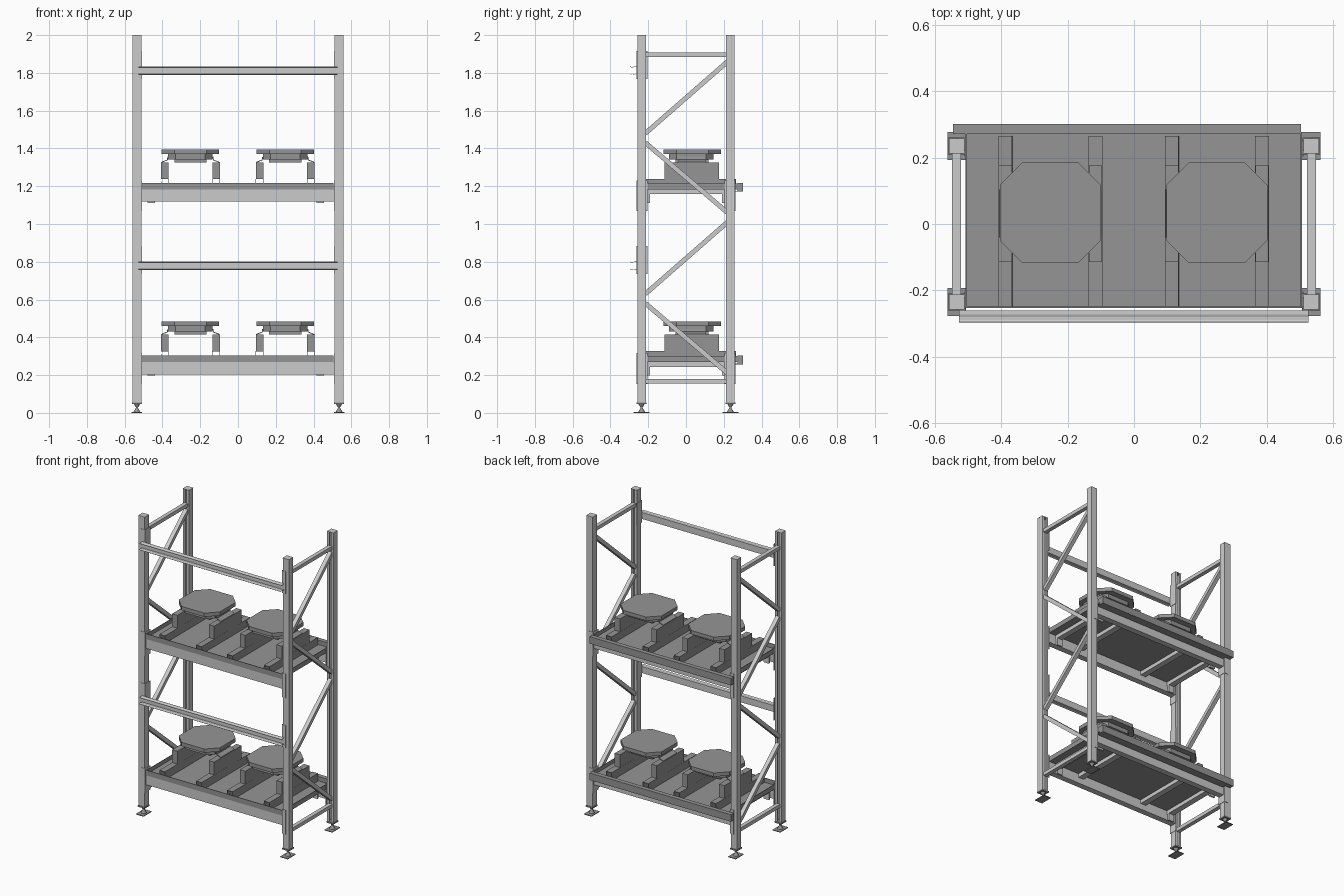
import bpy, bmesh, math
from mathutils import Vector

if "Cube" in bpy.data.objects:
    bpy.data.objects.remove(bpy.data.objects["Cube"])

AXES = {'x': lambda u, v, t: (t, u, v),
        'y': lambda u, v, t: (u, t, v),
        'z': lambda u, v, t: (u, v, t)}

DARK = bpy.data.materials.new('dark_grey')
DARK.diffuse_color = (0.3, 0.3, 0.3, 1)
DARK.use_nodes = True
DARK.node_tree.nodes["Principled BSDF"].inputs["Base Color"].default_value = DARK.diffuse_color


def dark(ob):
    ob.data.materials.append(DARK)
    return ob


def finish(name, bm):
    bmesh.ops.recalc_face_normals(bm, faces=bm.faces)
    me = bpy.data.meshes.new(name)
    bm.to_mesh(me)
    bm.free()
    ob = bpy.data.objects.new(name, me)
    bpy.context.collection.objects.link(ob)
    return ob


def prism(name, pts, axis, a, b):
    """Closed profile extruded along an axis from a to b."""
    bm = bmesh.new()
    f = bm.faces.new([bm.verts.new(AXES[axis](u, v, a)) for u, v in pts])
    r = bmesh.ops.extrude_face_region(bm, geom=[f])
    d = Vector(AXES[axis](0, 0, b - a))
    bmesh.ops.translate(bm, vec=d, verts=[v for v in r['geom'] if isinstance(v, bmesh.types.BMVert)])
    return finish(name, bm)


def sheet(name, pts, axis, a, b, thick=0.003):
    """Open profile extruded and thickened like folded sheet metal."""
    bm = bmesh.new()
    rows = [[bm.verts.new(AXES[axis](u, v, t)) for u, v in pts] for t in (a, b)]
    for i in range(len(pts) - 1):
        bm.faces.new((rows[0][i], rows[0][i + 1], rows[1][i + 1], rows[1][i]))
    ob = finish(name, bm)
    m = ob.modifiers.new('thickness', 'SOLIDIFY')
    m.thickness, m.offset = thick, 0
    return ob


def box(name, x0, x1, y0, y1, z0, z1):
    return prism(name, [(x0, y0), (x1, y0), (x1, y1), (x0, y1)], 'z', z0, z1)


def octagon(cx, cy, r, c):
    q = [(r, r - c), (r - c, r), (c - r, r), (-r, r - c), (-r, c - r), (c - r, -r), (r - c, -r), (r, c - r)]
    return [(cx + x, cy + y) for x, y in q]


def cone(name, x, y, z0, z1, r0, r1):
    bm = bmesh.new()
    bmesh.ops.create_cone(bm, cap_ends=True, segments=12, radius1=r0, radius2=r1, depth=z1 - z0)
    bmesh.ops.translate(bm, vec=(x, y, (z0 + z1) / 2), verts=bm.verts)
    return finish(name, bm)


PX, PY = 0.535, 0.235

# Uprights: lipped channels opening towards the frame bracing, on levelling feet
for sx in (-1, 1):
    for sy in (-1, 1):
        x, y = sx * PX, sy * PY
        prof = [(-0.006, -0.021), (-0.022, -0.021), (-0.022, 0.004), (-0.021, 0.008),
                (-0.021, 0.014), (-0.022, 0.021), (0.022, 0.021), (0.021, 0.014),
                (0.021, 0.008), (0.022, 0.004), (0.022, -0.021), (0.006, -0.021)]
        sheet('upright', [(x + u, y + sy * v) for u, v in prof], 'z', 0.05, 1.998)
        box('upright_cap', x - 0.0235, x + 0.0235, y - 0.0225, y + 0.0225, 1.997, 2.0)
        dark(box('upright_shoe', x - 0.026, x + 0.026, y - 0.026, y + 0.026, 0.047, 0.056))
        dark(box('foot_plate', x - 0.028, x + 0.028, y - 0.042, y + 0.042, 0, 0.005))
        dark(cone('foot_base', x, y, 0.005, 0.026, 0.018, 0.006))
        dark(cone('foot_screw', x, y, 0.02, 0.034, 0.006, 0.006))
        dark(cone('foot_nut', x, y, 0.03, 0.047, 0.007, 0.016))

# Side frame bracing
for sx in (-1, 1):
    x0, x1 = sx * PX - 0.0135, sx * PX + 0.0135
    for z in (0.167, 1.897):
        box('horizontal_brace', x0, x1, -0.215, 0.215, z - 0.012, z + 0.012)
    for za, zb in ((1.48, 1.86), (1.43, 1.06), (0.63, 1.01), (0.58, 0.21)):
        a, b = Vector((-0.215, za)), Vector((0.22, zb))
        d = (b - a).normalized()
        n = Vector((-d.y, d.x)) * 0.0125
        prism('diagonal_brace', [a - n, b - n, b + n, a + n], 'x', x0, x1)


def connector(name, sx, sy, z0, z1):
    """Folded plate hugging the inner and outer faces of an upright."""
    pts = [(0.536, 0.260), (0.509, 0.260), (0.509, 0.204)]
    sheet(name, [(sx * u, sy * v) for u, v in pts], 'z', z0, z1)


# Shelf levels: beam height, weighing unit height
for z, zw in ((1.118, 1.12), (0.204, 0.209)):
    for sx in (-1, 1):
        for sy in (-1, 1):
            connector('beam_connector', sx, sy, z - 0.05, z + 0.112)
    # load beams
    for sy, nm in ((-1, 'front_beam'), (1, 'rear_beam')):
        y0, y1 = sorted((sy * 0.25, sy * 0.21))
        box(nm, -0.509, 0.509, y0, y1, z, z + 0.065)
    # rear stop bar
    dark(box('rear_stop', -0.546, 0.504, 0.272, 0.302, z + 0.053, z + 0.1))
    dark(box('rear_stop_flange', -0.505, 0.504, 0.25, 0.275, z + 0.053, z + 0.058))
    # deck tray with rim
    dark(box('deck', -0.508, 0.506, -0.253, 0.277, z + 0.065, z + 0.071))
    for y in (-0.253, 0.273):
        dark(box('deck_rim', -0.508, 0.506, y, y + 0.004, z + 0.065, z + 0.1))
    for x in (-0.508, 0.502):
        dark(box('deck_side_rim', x, x + 0.004, -0.249, 0.273, z + 0.065, z + 0.097))
    # cross supports under the deck, hooked inside the beams
    for x in (-0.46, -0.25, 0.25, 0.435):
        box('cross_support', x - 0.02, x + 0.02, -0.21, 0.21, z + 0.04, z + 0.065)
        if abs(x) > 0.4:
            for y in (-0.197, 0.197):
                box('support_hook', x - 0.02, x + 0.02, y - 0.006, y + 0.006, z - 0.007, z + 0.042)

    # weighing units on rails
    for cx in (-0.252, 0.25):
        cy = 0.034
        for s in (-1, 1):
            x = cx + s * 0.136
            w = 0.0195
            dark(sheet('low_rail', [(x - w, z + 0.071), (x - w, zw + 0.118), (x + w, zw + 0.118),
                                    (x + w, z + 0.071)], 'y', -0.249, 0.266))
            dark(box('rail_block', x - 0.02, x + 0.02, -0.115, 0.176, zw + 0.119, zw + 0.205))
            # folded side bracket from platform down to the rail
            u = [(0.119, 0.236), (0.122, 0.219), (0.152, 0.207), (0.152, 0.204)]
            dark(sheet('side_bracket', [(cx + s * a, zw + b) for a, b in u], 'y', cy - 0.075, cy + 0.07, 0.005))
        dark(prism('platform_top', octagon(cx, cy, 0.152, 0.068), 'z', zw + 0.25, zw + 0.275))
        dark(prism('platform_tray', octagon(cx, cy - 0.006, 0.118, 0.04), 'z', zw + 0.222, zw + 0.25))
        dark(box('load_cell_base', cx - 0.085, cx + 0.085, cy - 0.09, cy + 0.085, zw + 0.205, zw + 0.222))

# Front rails: channel with wavy flanges, held by folded connectors
for z in (1.812, 0.779):
    up = [(-0.296, 0.021), (-0.289, 0.018), (-0.281, 0.018), (-0.273, 0.021), (-0.262, 0.021)]
    prof = [(y, z + v) for y, v in up] + [(y, z - v) for y, v in reversed(up)]
    sheet('front_rail', prof, 'x', -0.527, 0.526, 0.002)
    for sx in (-1, 1):
        connector('front_rail_connector', sx, -1, z - 0.045, z + 0.105)
